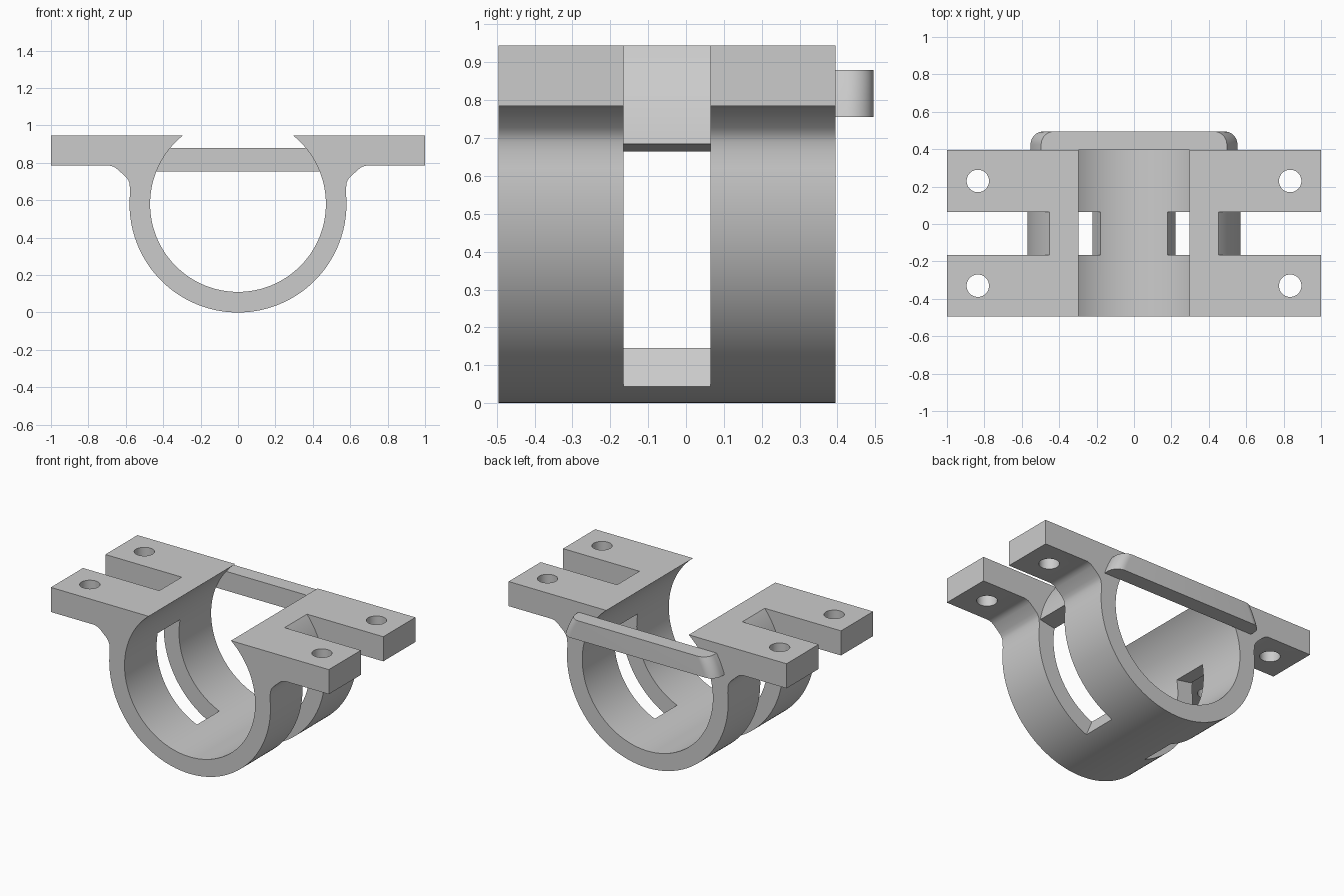
import bpy, bmesh
from math import sin, cos, pi, radians, sqrt, asin

if "Cube" in bpy.data.objects:
    bpy.data.objects.remove(bpy.data.objects["Cube"])

CZ, R_OUT, R_IN = 0.58, 0.58, 0.47      # ring centre height and radii
TOP, TAB_Z = 0.945, 0.785               # flange top and underside
Y0, Y1 = -0.495, 0.395                  # clamp depth
S0, S1 = -0.165, 0.065                  # slot depth

grey = bpy.data.materials.new("plain grey")
grey.use_nodes = True
COLOUR = (0.6, 0.6, 0.6, 1)
grey.diffuse_color = COLOUR
grey.node_tree.nodes["Principled BSDF"].inputs["Base Color"].default_value = COLOUR


def arc(r, a, b, n):
    """Points on a circle about the ring centre, angles in degrees."""
    angles = [radians(a + (b - a) * i / n) for i in range(n + 1)]
    return [(r * cos(t), CZ + r * sin(t)) for t in angles]


def loft(bm, rings):
    """Closed solid through matching loops of points."""
    loops = [[bm.verts.new(p) for p in ring] for ring in rings]
    for a, b in zip(loops, loops[1:]):
        for i in range(len(a)):
            j = (i + 1) % len(a)
            bm.faces.new((a[i], a[j], b[j], b[i]))
    bm.faces.new(loops[0][::-1])
    bm.faces.new(loops[-1])


def extrude_y(bm, profile, ya, yb):
    loft(bm, [[(x, y, z) for x, z in profile] for y in (ya, yb)])


def make(name, bm):
    bmesh.ops.recalc_face_normals(bm, faces=bm.faces[:])
    mesh = bpy.data.meshes.new(name)
    bm.to_mesh(mesh)
    bm.free()
    mesh.materials.append(grey)
    ob = bpy.data.objects.new(name, mesh)
    bpy.context.collection.objects.link(ob)
    return ob


def activate(ob):
    bpy.ops.object.select_all(action='DESELECT')
    ob.select_set(True)
    bpy.context.view_layer.objects.active = ob


# Clamp body: open ring with side flanges and filleted undersides
lip = math_lip = 180 - (180 - asin((TOP - CZ) / R_IN) * 180 / pi)
right = arc(R_OUT, -90, 6, 48)
right += [(0.578, 0.665), (0.58, 0.69), (0.588, 0.71), (0.602, 0.727), (0.645, 0.766),
          (0.662, 0.778), (0.685, TAB_Z), (1, TAB_Z), (1, TOP)]
right += arc(R_IN, lip, -90, 64)
outer, inner = right[:-65], right[-65:]
left_outer = [(-x, z) for x, z in reversed(outer[1:])]
left_inner = [(-x, z) for x, z in reversed(inner[:-1])]
bm = bmesh.new()
extrude_y(bm, outer + inner + left_inner + left_outer, Y0, Y1)
body = make("clamp_body", bm)

# Cutters: ring window plus flange gap, and bolt holes, on both sides
bm = bmesh.new()
gap = arc(0.4, -67.5, 10.4, 24) + arc(R_OUT, 10.4, 45, 20)
gap += [(1.1, 1.0), (1.1, 0.5)] + arc(0.7, 0, -67.5, 20)
for side in (1, -1):
    extrude_y(bm, [(side * x, z) for x, z in gap], S0, S1)
    for y in ((Y0 + S0) / 2, (S1 + Y1) / 2):
        circle = [(side * 0.835 + 0.06 * cos(2 * pi * i / 48),
                   y + 0.06 * sin(2 * pi * i / 48)) for i in range(48)]
        loft(bm, [[(px, py, z) for px, py in circle] for z in (0.7, 1.05)])
cutter = make("cutter", bm)
cutter.hide_render = True

activate(body)
cut = body.modifiers.new("cut", 'BOOLEAN')
cut.operation = 'DIFFERENCE'
cut.solver = 'EXACT'
cut.object = cutter
bpy.ops.object.modifier_apply(modifier=cut.name)
bpy.data.objects.remove(cutter)

# Rear bar: rounded ends that follow the outer curve of the ring
bm = bmesh.new()
levels, fillet, depth = 8, 0.07, 0.1
rings = []
for k in range(levels + 1):
    z = 0.755 + 0.125 * k / levels
    w = sqrt(R_OUT ** 2 - (z - CZ) ** 2)
    half = [(w, Y1)]
    for i in range(11):
        t = pi / 2 * i / 10
        half.append((w - fillet + fillet * cos(t), Y1 + depth - fillet + fillet * sin(t)))
    rings.append([(x, y, z) for x, y in half] + [(-x, y, z) for x, y in reversed(half)])
loft(bm, rings)
bar = make("rear_bar", bm)

for ob in (body, bar):
    activate(ob)
    bpy.ops.object.shade_smooth_by_angle(angle=radians(30))
